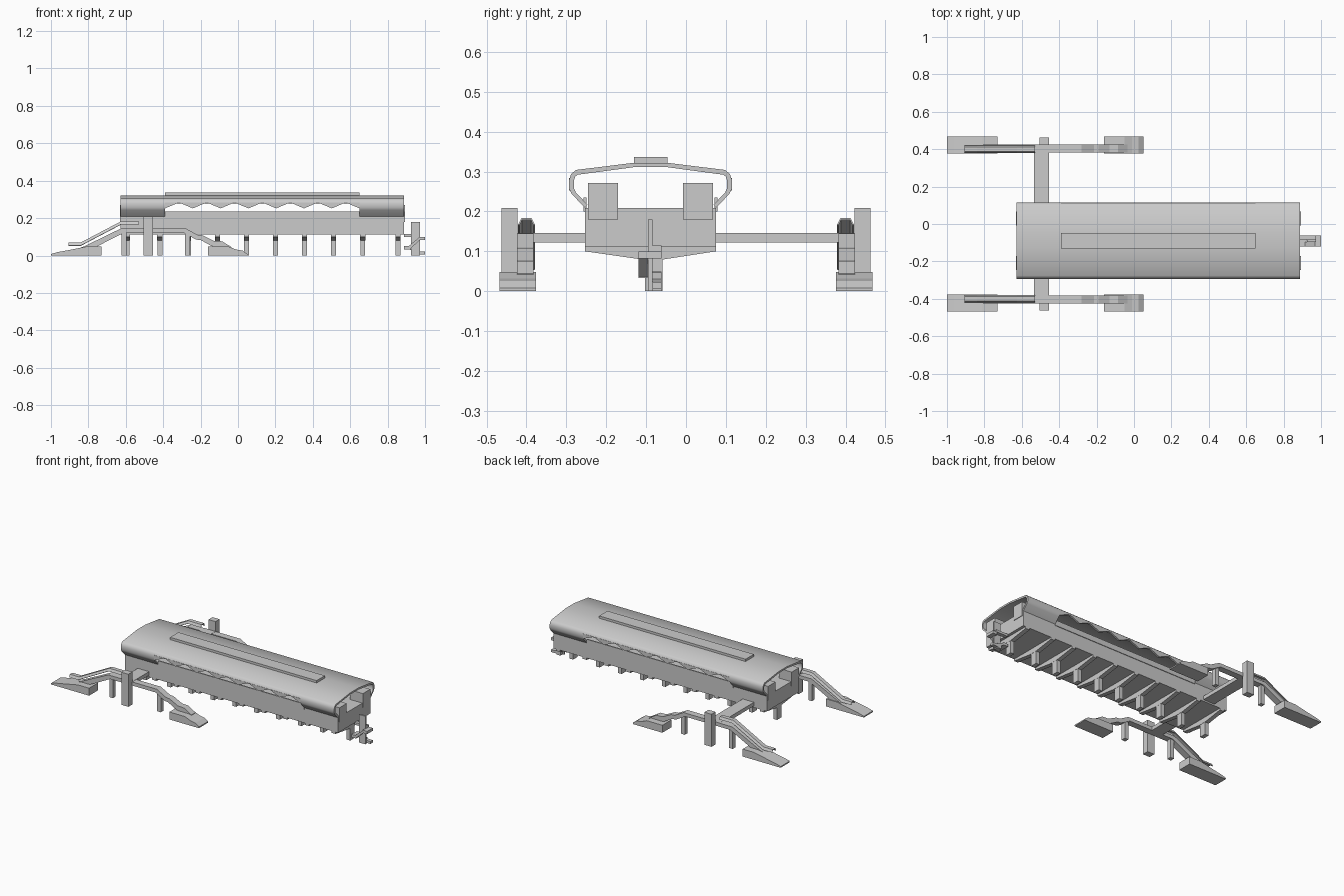
import bpy, bmesh, math

if "Cube" in bpy.data.objects:
    bpy.data.objects.remove(bpy.data.objects["Cube"])

CY = -0.089          # centre line of the station hall
X0, X1 = -0.627, 0.888


def prism(name, pts, axis, a, b, smooth=False):
    """Extrude a 2D outline along 'x' (pts are y,z) or 'y' (pts are x,z)."""
    bm = bmesh.new()
    place = (lambda p, t: (t, p[0], p[1])) if axis == 'x' else (lambda p, t: (p[0], t, p[1]))
    lo = [bm.verts.new(place(p, a)) for p in pts]
    hi = [bm.verts.new(place(p, b)) for p in pts]
    n = len(pts)
    bm.faces.new(lo)
    bm.faces.new(hi[::-1])
    for i in range(n):
        bm.faces.new((lo[i], hi[i], hi[(i + 1) % n], lo[(i + 1) % n]))
    bmesh.ops.recalc_face_normals(bm, faces=bm.faces)
    me = bpy.data.meshes.new(name)
    bm.to_mesh(me)
    bm.free()
    if smooth:
        me.polygons.foreach_set("use_smooth", [True] * len(me.polygons))
        me.set_sharp_from_angle(angle=math.radians(50))
    ob = bpy.data.objects.new(name, me)
    bpy.context.collection.objects.link(ob)
    return ob


def box(name, x0, x1, y0, y1, z0, z1):
    return prism(name, [(x0, z0), (x1, z0), (x1, z1), (x0, z1)], 'y', y0, y1)


def shell(name, outer, inner, x0, x1):
    """Mirror a half cross-section (offsets from the centre line) and extrude it."""
    left = lambda h: [(CY - d, z) for d, z in h]
    right = lambda h: [(CY + d, z) for d, z in reversed(h)]
    loop = left(outer) + right(outer) + (left(inner) + right(inner))[::-1]
    return prism(name, loop, 'x', x0, x1, True)


# Roof: closed sides at both ends, open sides in the middle
outer = [(.164, .209), (.197, .243), (.204, .256), (.204, .280), (.199, .294), (.187, .304), (.042, .322)]
inner = [(.158, .217), (.187, .247), (.192, .258), (.192, .278), (.189, .287), (.183, .292), (.042, .311)]
M0, M1 = -0.39, 0.65
shell("roof_left_end", outer, inner, X0, M0)
shell("roof_middle", outer[3:], inner[3:], M0, M1)
shell("roof_right_end", outer, inner, M1, X1)
box("roof_ridge", M0, M1, CY - .042, CY + .042, .312, .337)

# Zigzag edge hanging from the open part of the roof
N = 7
step = (M1 - M0) / N
zig = [(M0, .284)]
for i in range(N):
    zig += [(M0 + i * step, .252), (M0 + (i + .5) * step, .2835)]
zig += [(M1, .252), (M1, .284)]
for s, label in ((-1, "front"), (1, "back")):
    prism("zigzag_edge_" + label, zig, 'y', CY + s * .192, CY + s * .204)
    # Parapet below the opening
    box("parapet_" + label, M0, M1, CY + s * .164 - .004, CY + s * .164 + .004, .2, .235)

# Station hall body and end blocks beside the track
box("station_body", X0, X1, CY - .164, CY + .164, .112, .209)
for s in (-1, 1):
    for xe, d in ((X0 - .004, 1), (X1 + .004, -1)):
        a, b = sorted((xe, xe + d * .09))
        ya, yb = sorted((CY + s * .157, CY + s * .082))
        box("end_block", a, b, ya, yb, .18, .271)

# Row of columns with tapered cross heads
head = [(CY - .164, .113), (CY - .164, .1), (CY - .024, .08), (CY + .034, .08), (CY + .164, .1), (CY + .164, .113)]
for x in (-.592, -.418, -.265, -.11, .046, .2, .356, .511, .667, .856):
    prism("column_head", head, 'x', x - .014, x + .014)
    box("column", x - .013, x + .013, CY - .014, CY + .03, 0, .082)

# Emergency stair at the right end
box("stair_wall", .925, .972, CY - .006, CY + .005, 0, .18)
box("stair_upper_walk", X1, .972, CY + .005, CY + .028, .1, .115)
box("stair_landing", .968, 1.0, CY - .03, CY + .028, .082, .1)
prism("stair_upper_flight", [(.972, .1), (.915, .052), (.888, .052), (.888, .035), (.92, .035), (.972, .082)],
      'y', CY - .03, CY - .006)
box("stair_low_landing", .888, .922, CY - .03, CY + .028, .033, .05)
prism("stair_lower_flight", [(.915, .05), (.97, .022), (1.0, .022), (1.0, .006), (.965, .006), (.915, .034)],
      'y', CY + .005, CY + .028)
box("stair_post", .935, .962, CY + .005, CY + .028, 0, .03)

# Side walkways, stairs, canopies, lifts and entrances on both street sides
walk = [(-.86, .035), (-.82, .05), (-.625, .145), (-.28, .145), (-.215, .11), (-.19, .108), (-.13, .078),
        (-.085, .076), (-.035, .045), (-.035, .03), (-.1, .045), (-.14, .05), (-.2, .083), (-.225, .085),
        (-.29, .122), (-.61, .122), (-.79, .03)]
entry_left = [(-1, 0), (-1, .008), (-.965, .018), (-.91, .028), (-.81, .048), (-.73, .048), (-.73, 0)]
entry_right = [(-.16, 0), (-.16, .048), (-.05, .048), (-.01, .032), (.025, .026), (.05, .008), (.05, 0)]
canopy_path = [(-.905, .07), (-.84, .07), (-.625, .183), (-.53, .183)]
canopy_section = [(-.021, -.016), (-.013, 0), (.013, 0), (.021, -.016), (.017, -.018), (.011, -.004),
                  (-.011, -.004), (-.017, -.018)]


def canopy(name, y):
    bm = bmesh.new()
    rings = [[bm.verts.new((x, y + dy, z + dz)) for dy, dz in canopy_section] for x, z in canopy_path]
    n = len(canopy_section)
    for r0, r1 in zip(rings, rings[1:]):
        for i in range(n):
            bm.faces.new((r0[i], r1[i], r1[(i + 1) % n], r0[(i + 1) % n]))
    bm.faces.new(rings[0])
    bm.faces.new(rings[-1])
    bmesh.ops.recalc_face_normals(bm, faces=bm.faces)
    me = bpy.data.meshes.new(name)
    bm.to_mesh(me)
    bm.free()
    bpy.context.collection.objects.link(bpy.data.objects.new(name, me))


for s, label in ((-1, "front"), (1, "back")):
    def span(a, b):
        return sorted((s * a, s * b))
    prism("walkway_" + label, walk, 'y', *span(.382, .424))
    prism("left_entrance_" + label, entry_left, 'y', *span(.376, .468))
    prism("right_entrance_" + label, entry_right, 'y', *span(.376, .468))
    canopy("stair_canopy_" + label, s * .4)
    box("lift_tower_" + label, -.505, -.455, *span(.422, .463), 0, .209)
    hall_edge = CY + s * .16
    y0, y1 = sorted((hall_edge, s * .424))
    box("bridge_" + label, -.535, -.455, y0, y1, .122, .146)
    for x in (-.61, -.27):
        box("walkway_post_" + label, x - .013, x + .013, *span(.388, .416), 0, .124)
